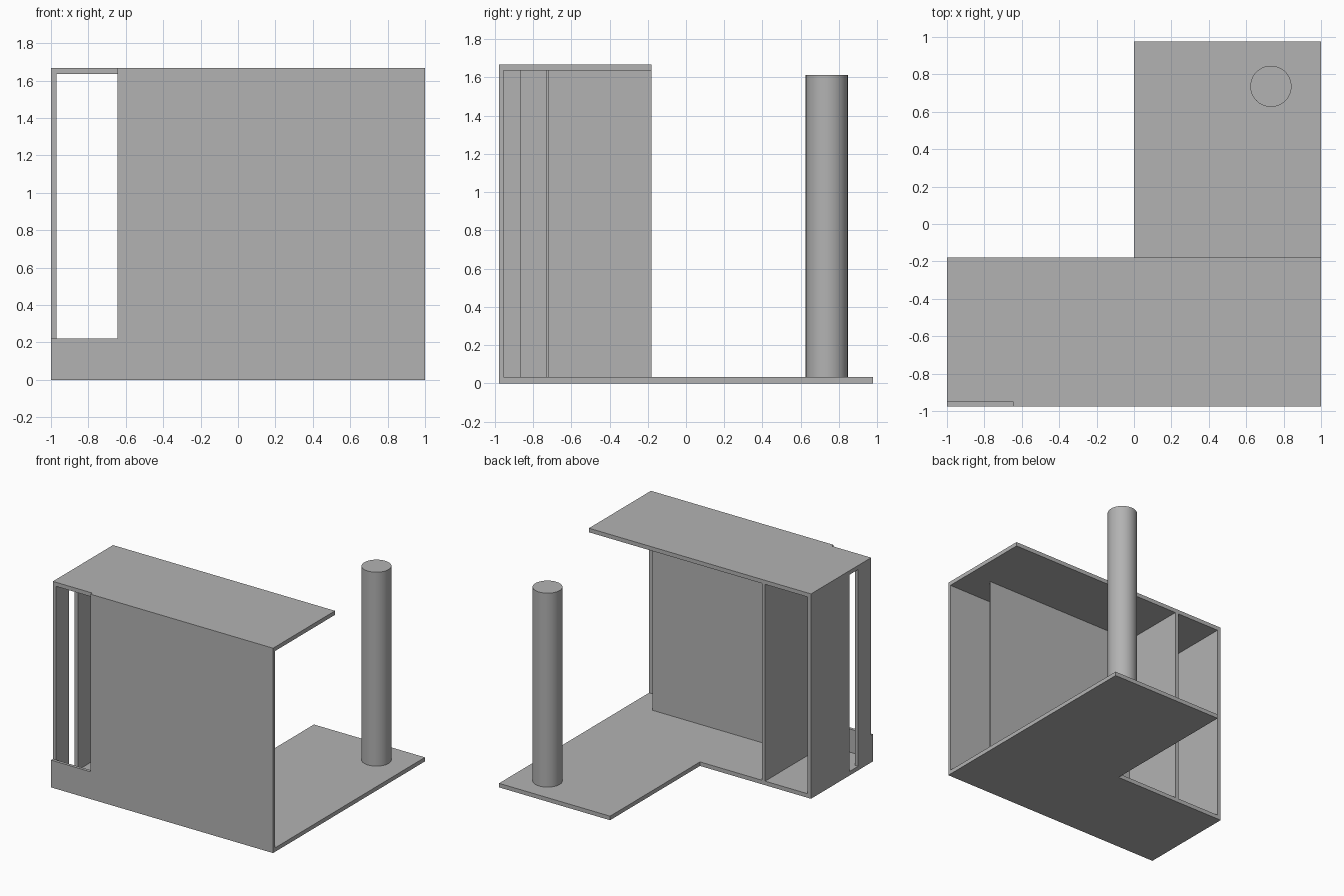
import bpy, bmesh, math
from mathutils import Vector

if "Cube" in bpy.data.objects:
    bpy.data.objects.remove(bpy.data.objects["Cube"])

grey = bpy.data.materials.new("plain_grey")
grey.diffuse_color = (0.45, 0.45, 0.45, 1)
grey.use_nodes = True
grey.node_tree.nodes["Principled BSDF"].inputs["Base Color"].default_value = grey.diffuse_color

FRONT, BACK, STEP = -0.977, 0.977, -0.18   # outer front, outer back, house back
T = 0.033                                  # slab thickness
TOP = 1.668
PANEL = -0.953                             # inner face of the front panel


def finish(name, bm):
    bmesh.ops.recalc_face_normals(bm, faces=bm.faces)
    mesh = bpy.data.meshes.new(name)
    bm.to_mesh(mesh)
    bm.free()
    mesh.materials.append(grey)
    obj = bpy.data.objects.new(name, mesh)
    bpy.context.collection.objects.link(obj)
    return obj


def prism(name, points, offset):
    """Extrude a closed flat outline along an offset vector."""
    bm = bmesh.new()
    face = bm.faces.new([bm.verts.new(p) for p in points])
    new = bmesh.ops.extrude_face_region(bm, geom=[face])["geom"]
    verts = [v for v in new if isinstance(v, bmesh.types.BMVert)]
    bmesh.ops.translate(bm, verts=verts, vec=Vector(offset))
    return finish(name, bm)


def box(name, x0, x1, y0, y1, z0, z1):
    outline = [(x0, y0, z0), (x1, y0, z0), (x1, y1, z0), (x0, y1, z0)]
    return prism(name, outline, (0, 0, z1 - z0))


# L-shaped floor slab behind the front panel
floor = [(-1, PANEL), (1, PANEL), (1, BACK), (0, BACK), (0, STEP), (-1, STEP)]
prism("floor", [(x, y, 0) for x, y in floor], (0, 0, T))

# Front panel with a low sill in front of the doorway
front = [(-1, 0), (1, 0), (1, TOP), (-0.645, TOP), (-0.645, 0.222), (-1, 0.222)]
prism("front_panel", [(x, FRONT, z) for x, z in front], (0, PANEL - FRONT, 0))

# Roof slab
box("roof", -1, 1, PANEL, STEP, TOP - T, TOP)

# Left wall in two pieces with a full-height slot between them
box("left_wall_front", -1, -0.97, PANEL, -0.787, T, TOP - T)
box("left_wall_back", -1, -0.97, -0.672, STEP, T, TOP - T)

# Cross partition and thin inner wall
box("partition", -0.587, -0.557, -0.869, STEP, T, TOP - T)
box("inner_wall", -0.557, 0.805, -0.729, -0.717, T, TOP - T)

# Round column
bm = bmesh.new()
bmesh.ops.create_cone(bm, cap_ends=True, segments=64, radius1=0.11, radius2=0.11,
                      depth=1.612 - T)
bmesh.ops.translate(bm, verts=bm.verts, vec=(0.732, 0.736, (1.612 + T) / 2))
column = finish("column", bm)
bpy.context.view_layer.objects.active = column
column.select_set(True)
bpy.ops.object.shade_smooth_by_angle(angle=math.radians(30))
